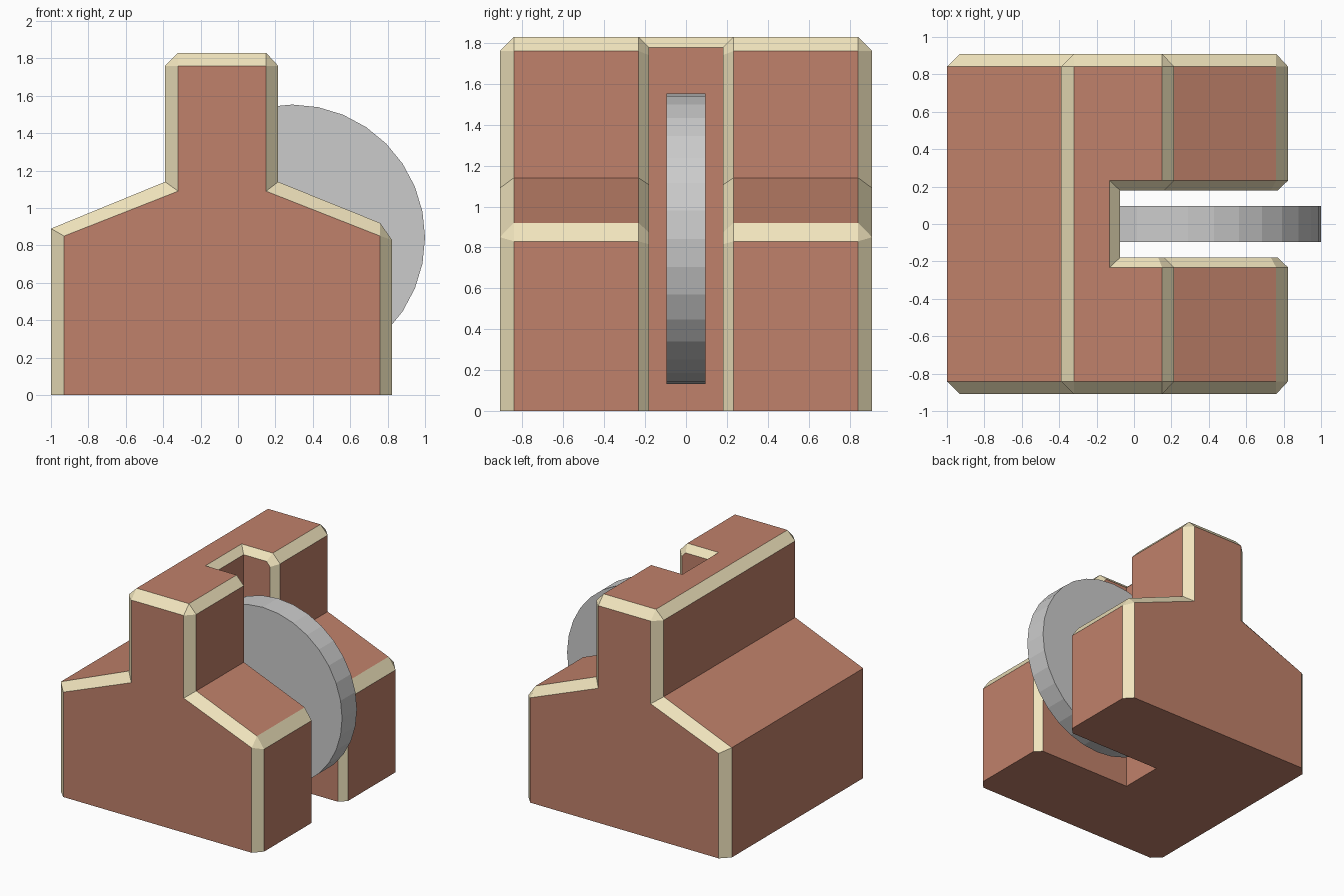
import bpy, bmesh, math

if "Cube" in bpy.data.objects:
    bpy.data.objects.remove(bpy.data.objects["Cube"])


def material(name, rgb):
    m = bpy.data.materials.new(name)
    m.diffuse_color = (*rgb, 1)
    m.use_nodes = True
    m.node_tree.nodes["Principled BSDF"].inputs["Base Color"].default_value = m.diffuse_color
    return m


# Profiles in (x, z), matching point for point: end face, full outline, slot face
end_face = [(-.93, 0), (-.93, .85), (-.32, 1.09), (-.32, 1.76), (-.32, 1.76), (-.13, 1.76),
            (.15, 1.76), (.15, 1.76), (.15, 1.09), (.76, .85), (.76, .85), (.76, 0)]
outline = [(-1, 0), (-1, .89), (-.39, 1.14), (-.39, 1.76), (-.32, 1.83), (-.13, 1.83),
           (.15, 1.83), (.215, 1.76), (.215, 1.14), (.76, .92), (.823, .83), (.823, 0)]
slot_face = [(-.075, 1.777), (.13, 1.777), (.162, 1.74), (.162, 1.105),
             (.732, .872), (.77, .815), (.77, 0)]
RED, CREAM = 0, 1
BEVELS = (3, 6, 9)  # outline segments that are chamfers

# Housing: both halves are lofted outward-in along y, then welded
bm = bmesh.new()


def face(points, mat):
    unique = list(dict.fromkeys(points))
    if len(unique) > 2:
        bm.faces.new([bm.verts.new(p) for p in unique]).material_index = mat


def strip(a, b, cream=None):
    for i in range(len(a) - 1):
        is_cream = cream is None or i in cream
        face([a[i], a[i + 1], b[i + 1], b[i]], CREAM if is_cream else RED)


for side in (-1, 1):
    def loop(profile, y):
        return [(x, side * y, z) for x, z in profile]

    A = loop(end_face, .91)
    B = loop(outline, .842)
    C = loop(outline, .232)
    D = loop(slot_face, .18)
    E = loop(outline[:6], 0)
    wall_low, wall_mid_low, wall_mid_top = (-.075, side * .18, 0), (-.075, 0, 0), (-.075, 0, 1.777)
    face(A, RED)
    strip(A, B)                      # chamfer around the end face
    strip(B, C, BEVELS)              # outer skin
    strip(C[5:], D)                  # chamfer along the slot
    strip(C[:6], E, BEVELS)          # skin behind the slot
    face([C[5], E[5], wall_mid_top, D[0]], CREAM)
    face([D[0], wall_mid_top, wall_mid_low, wall_low], RED)
    face(D + [wall_low], RED)
    face([E[0], C[0], B[0], A[0], A[-1], B[-1], C[-1], D[-1], wall_low, wall_mid_low], RED)

bmesh.ops.remove_doubles(bm, verts=bm.verts, dist=1e-4)
bmesh.ops.recalc_face_normals(bm, faces=bm.faces)
mesh = bpy.data.meshes.new("housing")
bm.to_mesh(mesh)
bm.free()
mesh.materials.append(material("brown_red", (.53, .22, .145)))
mesh.materials.append(material("cream_edge", (.88, .78, .51)))
bpy.context.collection.objects.link(bpy.data.objects.new("housing", mesh))

# Wheel set in the slot
bpy.ops.mesh.primitive_cylinder_add(vertices=32, radius=.711, depth=.19,
                                    location=(.289, 0, .842), rotation=(math.pi / 2, 0, 0))
bpy.context.object.name = "wheel"
